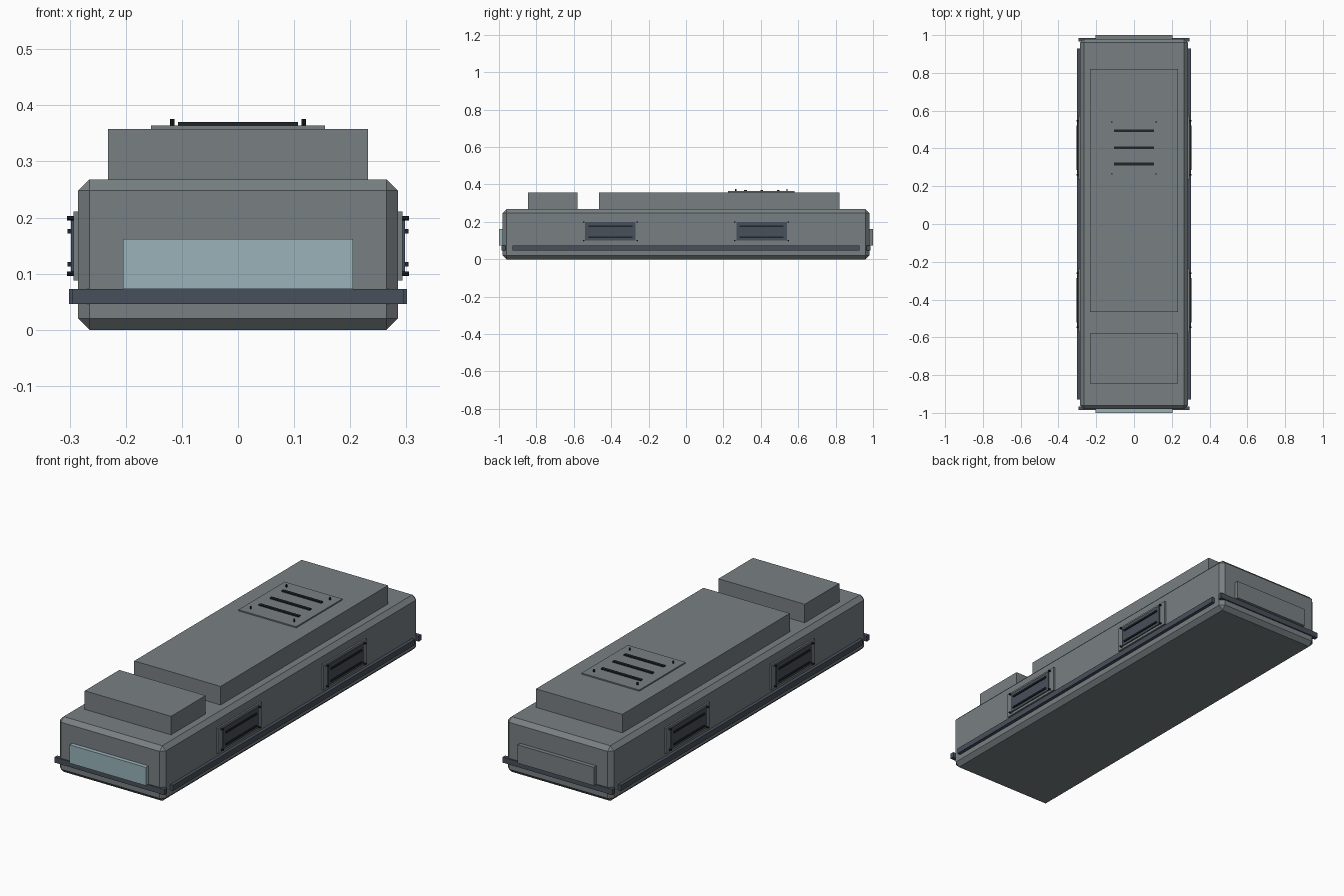
import bpy
import bmesh
from mathutils import Vector

if "Cube" in bpy.data.objects:
    bpy.data.objects.remove(bpy.data.objects["Cube"])


def material(name, colour):
    m = bpy.data.materials.new(name)
    m.diffuse_color = (*colour, 1)
    m.use_nodes = True
    m.node_tree.nodes["Principled BSDF"].inputs["Base Color"].default_value = m.diffuse_color
    return m


GREY = material("hull grey", (0.19, 0.215, 0.225))
GLASS = material("pale blue glass", (0.32, 0.45, 0.49))
SLATE = material("dark slate", (0.065, 0.08, 0.105))
BLACK = material("near black", (0.015, 0.018, 0.021))


def box(name, x, y, z, mat, bevel=0.0):
    """Box from (min, max) ranges, optionally chamfered."""
    bm = bmesh.new()
    bmesh.ops.create_cube(bm, size=1)
    for v in bm.verts:
        v.co = Vector([r[0] if c < 0 else r[1] for c, r in zip(v.co, (x, y, z))])
    if bevel:
        bmesh.ops.bevel(bm, geom=bm.edges[:], offset=bevel, segments=1, affect='EDGES')
    mesh = bpy.data.meshes.new(name)
    bm.to_mesh(mesh)
    bm.free()
    mesh.materials.append(mat)
    ob = bpy.data.objects.new(name, mesh)
    bpy.context.collection.objects.link(ob)
    return ob


def bolt(name, centre, depth, axis):
    rot = (0, 1.5708, 0) if axis == 'X' else (0, 0, 0)
    bpy.ops.mesh.primitive_cylinder_add(vertices=8, radius=0.004, depth=depth,
                                        location=centre, rotation=rot)
    ob = bpy.context.object
    ob.name = name
    ob.data.materials.append(BLACK)


# Chamfered main body and roof blocks
box("body", (-0.285, 0.285), (-0.98, 0.98), (0, 0.268), GREY, 0.02)
box("front_roof_block", (-0.232, 0.232), (-0.845, -0.58), (0.26, 0.358), GREY)
box("rear_roof_block", (-0.232, 0.232), (-0.465, 0.82), (0.26, 0.358), GREY)

# End panels and bumpers
box("front_window", (-0.205, 0.205), (-1.0, -0.97), (0.073, 0.162), GLASS)
box("rear_panel", (-0.205, 0.205), (0.97, 1.0), (0.073, 0.162), GREY)
box("front_bumper", (-0.295, 0.295), (-0.986, -0.966), (0.046, 0.073), SLATE)
box("rear_bumper", (-0.295, 0.295), (0.966, 0.986), (0.046, 0.073), SLATE)

# Roof vent with slats and corner bolts
box("roof_vent_plate", (-0.155, 0.155), (0.225, 0.58), (0.355, 0.364), GREY)
for y in (0.318, 0.404, 0.494):
    box("roof_vent_slat", (-0.107, 0.107), (y - 0.007, y + 0.007), (0.36, 0.37), BLACK)
for x in (-0.117, 0.117):
    for y in (0.265, 0.54):
        bolt("roof_vent_bolt", (x, y, 0.367), 0.018, 'Z')

# Side rub strips and side vents
for s in (-1, 1):
    def side(a, b):
        return sorted((s * a, s * b))
    box("side_strip", side(0.28, 0.301), (-0.928, 0.928), (0.046, 0.073), SLATE)
    for c in (-0.404, 0.404):
        box("side_vent_frame", side(0.28, 0.293), (c - 0.168, c + 0.168), (0.088, 0.211), GREY)
        box("side_vent_panel", side(0.29, 0.298), (c - 0.135, c + 0.135), (0.1, 0.2), SLATE)
        for z in (0.117, 0.176):
            box("side_vent_slat", side(0.295, 0.304), (c - 0.118, c + 0.118),
                (z - 0.004, z + 0.004), BLACK)
        for y in (c - 0.143, c + 0.143):
            for z in (0.1, 0.199):
                bolt("side_vent_bolt", (s * 0.297, y, z), 0.016, 'X')
